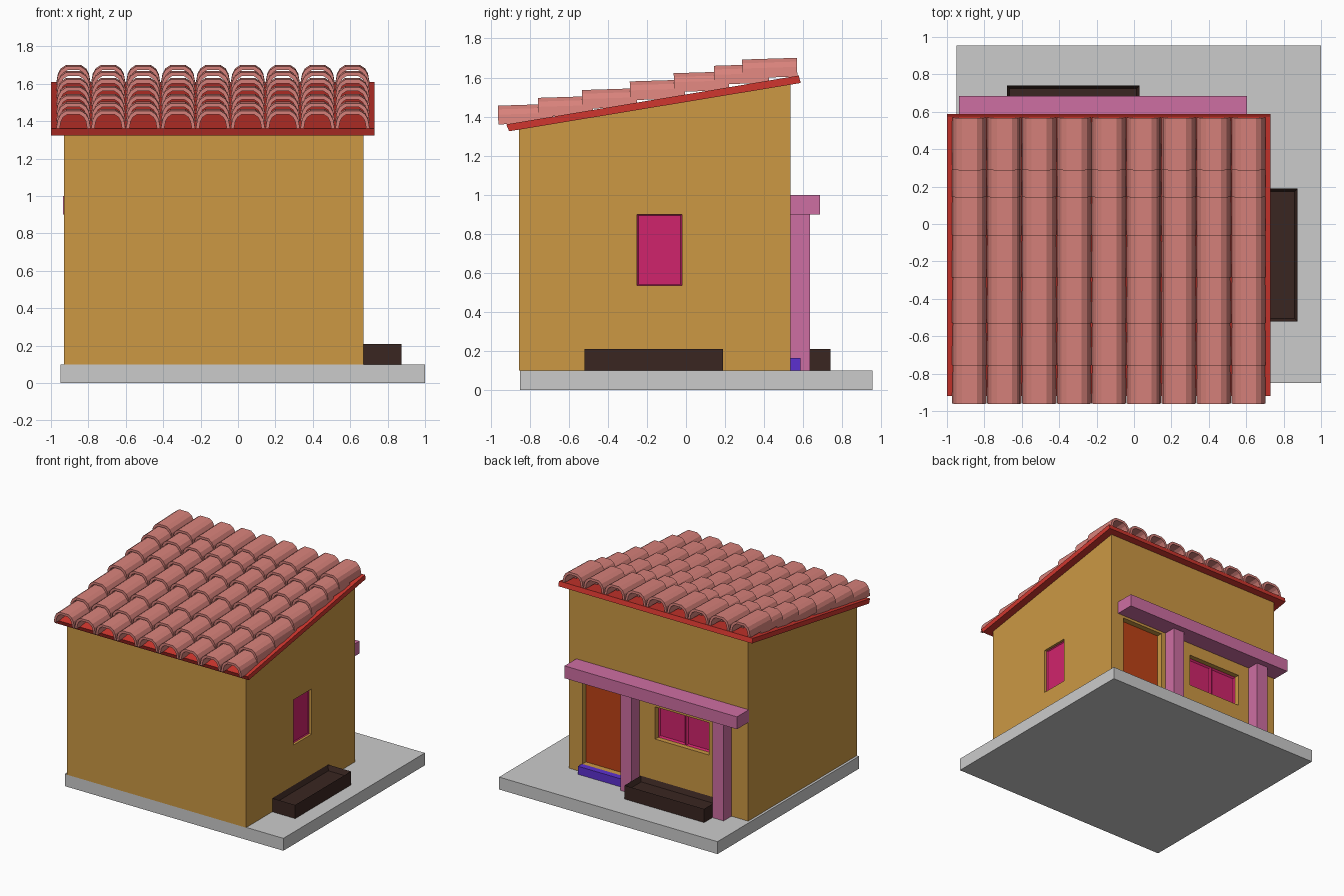
import bpy, bmesh
from mathutils import Vector, Matrix
from math import radians

if "Cube" in bpy.data.objects:
    bpy.data.objects.remove(bpy.data.objects["Cube"])


def mat(name, r, g, b):
    # display colour (0-255) to linear
    def lin(c):
        c /= 255
        return c / 12.92 if c <= 0.04045 else ((c + 0.055) / 1.055) ** 2.4
    m = bpy.data.materials.new(name)
    m.diffuse_color = (lin(r), lin(g), lin(b), 1)
    m.use_nodes = True
    m.node_tree.nodes["Principled BSDF"].inputs["Base Color"].default_value = m.diffuse_color
    return m


OCHRE = mat("ochre", 204, 152, 68)
RED = mat("red", 208, 54, 46)
TILE = mat("terracotta", 216, 130, 123)
PINK = mat("pink", 206, 110, 162)
MAGENTA = mat("magenta", 208, 36, 108)
BROWN = mat("brown", 58, 38, 33)
ORANGE = mat("orange", 190, 66, 22)
BLUE = mat("blue", 92, 48, 208)


def finish(name, bm, material=None):
    bmesh.ops.recalc_face_normals(bm, faces=bm.faces)
    me = bpy.data.meshes.new(name)
    bm.to_mesh(me)
    bm.free()
    ob = bpy.data.objects.new(name, me)
    bpy.context.collection.objects.link(ob)
    if material:
        me.materials.append(material)
    return ob


def box(name, lo, hi, material=None, face=None, rim=0.0, depth=0.0):
    """Box between two corners; the side facing `face` can get a sunken panel."""
    lo, hi = Vector(lo), Vector(hi)
    bm = bmesh.new()
    bmesh.ops.create_cube(bm, size=1)
    size = hi - lo
    for v in bm.verts:
        v.co = Vector([v.co[i] * size[i] + (lo[i] + hi[i]) / 2 for i in range(3)])
    bm.normal_update()
    if face:
        n = Vector(face)
        f = [f for f in bm.faces if f.normal.dot(n) > 0.9]
        bmesh.ops.inset_region(bm, faces=f, thickness=rim)
        for v in f[0].verts:
            v.co -= n * depth
    return finish(name, bm, material)


def side_prism(name, profile, x0, x1, material):
    """Extrude a (y, z) outline along x."""
    bm = bmesh.new()
    f = bm.faces.new([bm.verts.new((x0, y, z)) for y, z in profile])
    ext = bmesh.ops.extrude_face_region(bm, geom=[f])["geom"]
    for v in ext:
        if isinstance(v, bmesh.types.BMVert):
            v.co.x = x1
    return finish(name, bm, material)


# Base slab
box("base", (-0.95, -0.85, 0), (1.0, 0.955, 0.1))

# House walls with pockets for the openings
walls = side_prism("walls", [(-0.855, 0.1), (0.535, 0.1), (0.535, 1.575), (-0.855, 1.345)],
                   -0.93, 0.67, OCHRE)
pockets = [((0.18, 0.475, 0.165), (0.55, 0.6, 0.88)),
           ((-0.58, 0.475, 0.54), (-0.10, 0.6, 0.80)),
           ((0.635, -0.25, 0.535), (0.75, -0.02, 0.90))]
for lo, hi in pockets:
    cutter = box("cutter", lo, hi)
    cutter.hide_render = True
    mod = walls.modifiers.new("pocket", "BOOLEAN")
    mod.operation, mod.solver, mod.object = "DIFFERENCE", "EXACT", cutter
    bpy.context.view_layer.objects.active = walls
    bpy.ops.object.modifier_apply(modifier=mod.name)
    bpy.data.objects.remove(cutter)

# Door, step and windows
box("door", (0.18, 0.47, 0.165), (0.55, 0.49, 0.88), ORANGE)
box("door_step", (0.145, 0.535, 0.1), (0.555, 0.585, 0.165), BLUE)
for side, x0, x1 in (("left", -0.342, -0.10), ("right", -0.58, -0.348)):
    box("back_window_" + side, (x0, 0.47, 0.54), (x1, 0.495, 0.80), MAGENTA,
        (0, 1, 0), 0.018, 0.01)
box("side_window", (0.63, -0.25, 0.535), (0.65, -0.02, 0.90), MAGENTA, (1, 0, 0), 0.01, 0.006)

# Porch beam and posts
box("porch_beam", (-0.935, 0.535, 0.9), (0.605, 0.685, 1.0), PINK)
for i, x in enumerate((-0.78, 0.04)):
    box(f"porch_post_{i + 1}", (x, 0.535, 0.1), (x + 0.1, 0.635, 0.9), PINK)

# Planters
box("side_planter", (0.67, -0.52, 0.1), (0.875, 0.19, 0.21), BROWN, (0, 0, 1), 0.022, 0.04)
box("back_planter", (-0.68, 0.535, 0.1), (0.03, 0.74, 0.21), BROWN, (0, 0, 1), 0.022, 0.04)

# Sloping roof board
side_prism("roof_board", [(-0.92, 1.36), (-0.905, 1.325), (0.587, 1.572), (0.577, 1.61)],
           -1.0, 0.73, RED)

# Arched tiles: hollow shells in 9 columns and 7 overlapping rows
half = [(0.092, 0), (0.083, 0.05), (0.068, 0.077), (0.04, 0.096)]
outer = half + [(-x, z) for x, z in reversed(half)]
inner = [(x * 0.8, z * 0.8) for x, z in outer]
rows = [(-0.96, 1.36), (-0.755, 1.40), (-0.53, 1.44), (-0.285, 1.484),
        (-0.06, 1.526), (0.145, 1.564), (0.29, 1.596)]
LENGTH = 0.28
tilt = Matrix.Rotation(radians(1.8), 4, "X")
for r, (y, z) in enumerate(rows):
    bm = bmesh.new()
    for c in range(9):
        place = Matrix.Translation((-0.88 + 0.1865 * c, y, z)) @ tilt
        ring = [[bm.verts.new(place @ Vector((px, d, pz))) for px, pz in prof]
                for d in (0, LENGTH) for prof in (outer, inner)]
        fo, fi, bo, bi = ring
        n = len(outer)
        for a, b in ((fo, bo), (bo, bi), (bi, fi), (fi, fo)):
            for k in range(n - 1):
                bm.faces.new((a[k], a[k + 1], b[k + 1], b[k]))
        for k in (0, n - 1):
            bm.faces.new((fo[k], bo[k], bi[k], fi[k]))
    finish(f"roof_tiles_row_{r + 1}", bm, TILE)
